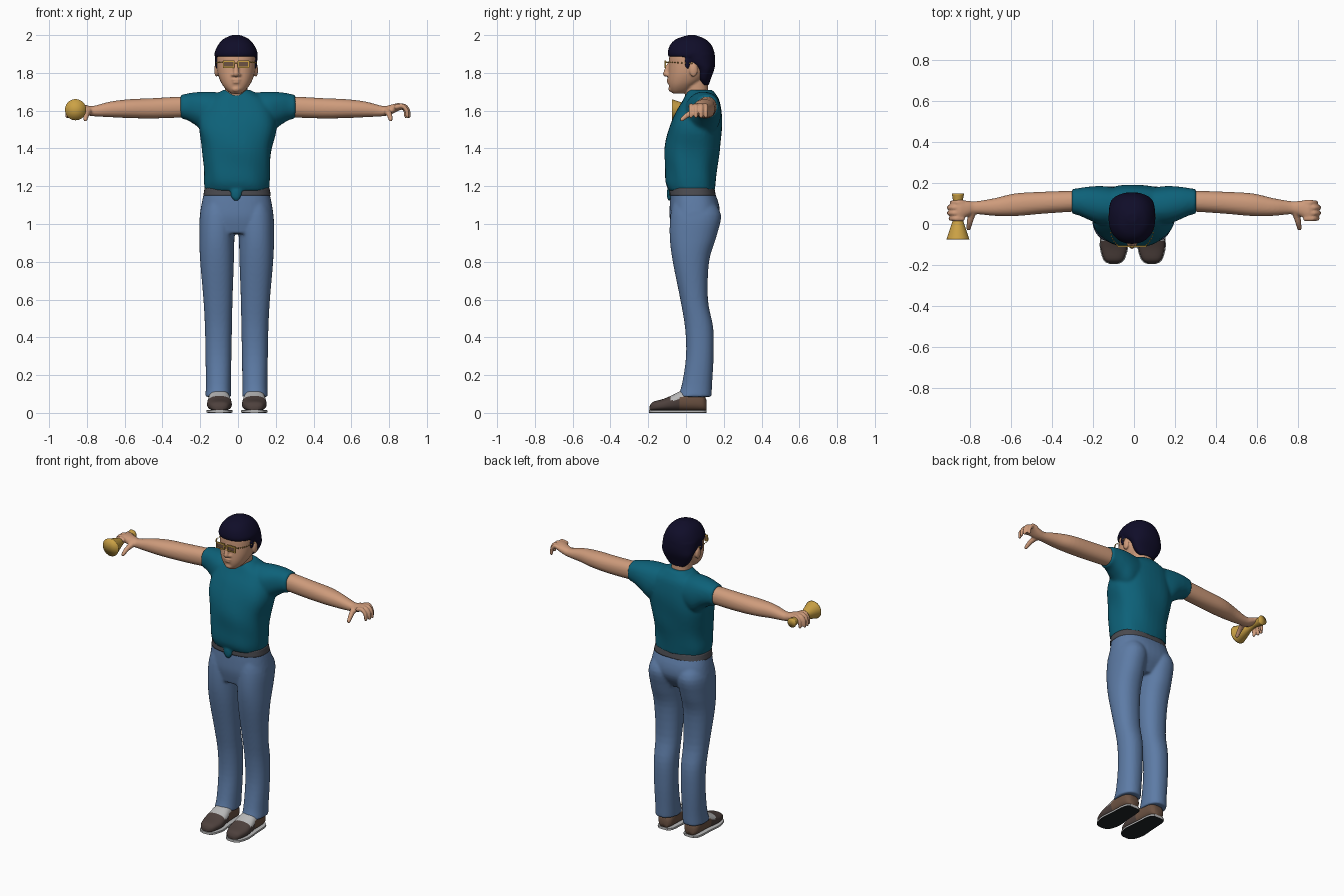
import bpy, bmesh, math
from mathutils import Vector, Matrix

cube = bpy.data.objects.get("Cube")
if cube:
    bpy.data.objects.remove(cube, do_unlink=True)


def material(name, r, g, b):
    m = bpy.data.materials.new(name)
    m.use_nodes = True
    m.diffuse_color = (r, g, b, 1)
    shader = next(n for n in m.node_tree.nodes if n.type == 'BSDF_PRINCIPLED')
    shader.inputs["Base Color"].default_value = (r, g, b, 1)
    shader.inputs["Roughness"].default_value = .7
    return m


TEAL = material("teal cloth", .004, .12, .19)
DENIM = material("blue denim", .11, .2, .38)
SKIN = material("skin", .62, .33, .2)
HAIR = material("dark hair", .005, .004, .022)
GOLD = material("gold", .6, .36, .06)
BELT = material("grey belt", .07, .07, .08)
SHOE = material("dark brown leather", .075, .052, .046)
HEEL = material("brown leather", .15, .085, .055)
PALE = material("pale grey", .48, .48, .48)
SOLE = material("dark sole", .015, .018, .02)


def spline(rows, steps):
    """Catmull-Rom interpolation of rows of numbers."""
    out = []
    last = len(rows) - 1
    for i in range(last):
        a, b, c, d = (rows[max(i - 1, 0)], rows[i], rows[i + 1], rows[min(i + 2, last)])
        for k in range(steps):
            t = k / steps
            out.append([q + t / 2 * (r - p + t * (2 * p - 5 * q + 4 * r - s
                        + t * (3 * (q - r) + s - p))) for p, q, r, s in zip(a, b, c, d)])
    out.append(list(rows[-1]))
    return out


def loft(bm, axis, rings, power=2.2, side=1, n=40, steps=4, folds=0):
    """Skin over rings given as position, then low and high limits on both cross axes."""
    u, v = [i for i in range(3) if i != axis]
    loops = []
    for pos, u0, u1, v0, v1 in spline(rings, steps):
        loop = []
        for k in range(n):
            ang = math.tau * k / n
            c, s = math.cos(ang), math.sin(ang)
            f = 1 + folds * math.sin(5 * ang + 22 * pos) * math.cos(2 * ang - 9 * pos)
            co = [0, 0, 0]
            co[axis] = pos
            co[u] = (u0 + u1) / 2 + f * (u1 - u0) / 2 * math.copysign(abs(c) ** (2 / power), c)
            co[v] = (v0 + v1) / 2 + f * (v1 - v0) / 2 * math.copysign(abs(s) ** (2 / power), s)
            co[0] *= side
            loop.append(bm.verts.new(co))
        loops.append(loop)
    for a, b in zip(loops, loops[1:]):
        for k in range(n):
            j = (k + 1) % n
            bm.faces.new((a[k], a[j], b[j], b[k]))
    caps = [bm.faces.new(loops[0]), bm.faces.new(loops[-1])]
    bmesh.ops.poke(bm, faces=caps)


def blob(bm, loc, size):
    bmesh.ops.create_icosphere(bm, subdivisions=3, radius=1,
                               matrix=Matrix.LocRotScale(Vector(loc), None, Vector(size)))


def chain(bm, points, r0, r1):
    """Tapered limb of overlapping balls, to be fused by the remesh."""
    path = spline(points, 5)
    for i, p in enumerate(path):
        r = r0 + (r1 - r0) * i / (len(path) - 1)
        blob(bm, p, (r, r, r))


def box(bm, loc, size):
    bmesh.ops.create_cube(bm, size=1, matrix=Matrix.LocRotScale(Vector(loc), None, Vector(size)))


def finish(bm, name, mats, x=0, voxel=0, relax=4, smooth=True, rule=None):
    bmesh.ops.recalc_face_normals(bm, faces=bm.faces)
    bm.normal_update()
    for f in bm.faces:
        f.smooth = smooth
        if rule:
            f.material_index = rule(f.calc_center_median(), f.normal)
    mesh = bpy.data.meshes.new(name)
    bm.to_mesh(mesh)
    bm.free()
    for m in mats:
        mesh.materials.append(m)
    ob = bpy.data.objects.new(name, mesh)
    ob.location.x = x
    bpy.context.collection.objects.link(ob)
    if voxel:
        mod = ob.modifiers.new("fuse", 'REMESH')
        mod.mode = 'VOXEL'
        mod.voxel_size = voxel
        mod.use_smooth_shade = True
        mod = ob.modifiers.new("relax", 'SMOOTH')
        mod.factor = .5
        mod.iterations = relax
    return ob


# Shirt: torso, two sleeves and a loose tail at the front
bm = bmesh.new()
loft(bm, 2, [(1.175, -.172, .165, -.09, .152), (1.22, -.18, .168, -.108, .157),
             (1.3, -.18, .17, -.112, .165), (1.4, -.19, .18, -.112, .182),
             (1.5, -.207, .202, -.092, .19), (1.58, -.2, .2, -.06, .19),
             (1.65, -.17, .17, -.02, .178), (1.69, -.11, .1, 0, .155),
             (1.71, -.08, .065, .012, .138)], 2.4, folds=.018)
for side in (-1, 1):
    loft(bm, 0, [(.05, 0, .17, 1.5, 1.69), (.15, -.005, .185, 1.47, 1.7),
                 (.22, .02, .182, 1.52, 1.698), (.27, .042, .175, 1.55, 1.69),
                 (.305, .05, .17, 1.558, 1.682)], side=side, folds=.01)
blob(bm, (-.01, -.088, 1.16), (.03, .014, .042))
finish(bm, "shirt", [TEAL], voxel=.009)

# Trousers: hips and two legs
bm = bmesh.new()
loft(bm, 2, [(1.18, -.17, .17, -.08, .146), (1.1, -.187, .187, -.086, .175),
             (1.03, -.194, .194, -.086, .172), (.95, -.17, .17, -.07, .12)], 2.5)
for side in (-1, 1):
    loft(bm, 2, [(1.14, .04, .16, -.06, .13), (1.05, .008, .194, -.082, .185),
                 (.93, .012, .198, -.086, .16), (.8, .015, .193, -.07, .122),
                 (.6, .022, .176, -.03, .116), (.45, .025, .168, -.005, .144),
                 (.3, .028, .165, 0, .146), (.15, .03, .163, -.022, .138),
                 (.085, .03, .166, -.045, .135)], side=side)
finish(bm, "trousers", [DENIM], x=-.007, voxel=.008)

# Belt
bm = bmesh.new()
loft(bm, 2, [(1.15, -.179, .179, -.089, .158), (1.19, -.172, .172, -.087, .15)], 2.5)
finish(bm, "belt", [BELT], x=-.005)

# Bare arms with hands: four bent fingers and a thumb on each
bm = bmesh.new()
for side in (-1, 1):
    loft(bm, 0, [(.24, .06, .16, 1.57, 1.67), (.3, .06, .162, 1.564, 1.674),
                 (.45, .05, .157, 1.559, 1.666), (.58, .039, .149, 1.561, 1.66),
                 (.68, .04, .126, 1.566, 1.647), (.77, .048, .111, 1.571, 1.624),
                 (.81, .038, .113, 1.58, 1.632), (.85, .02, .117, 1.6, 1.64),
                 (.87, .028, .108, 1.606, 1.634)], side=side)
    for y, reach in ((.026, -.005), (.053, .003), (.08, .003), (.105, -.012)):
        chain(bm, [(side * .84, y, 1.62), (side * (.875 + reach), y, 1.625),
                   (side * (.897 + reach), y, 1.602), (side * (.902 + reach), y, 1.57)],
              .014, .01)
    chain(bm, [(side * .79, .055, 1.597), (side * .802, .01, 1.578),
               (side * .808, -.022, 1.553)], .019, .011)
finish(bm, "arms_and_hands", [SKIN], voxel=.0055, relax=3)

# Head: skull, neck, nose, lips, chin and ears
bm = bmesh.new()
loft(bm, 2, [(1.69, -.025, .025, -.068, -.02), (1.705, -.046, .046, -.082, .02),
             (1.73, -.068, .068, -.09, .05), (1.76, -.085, .085, -.094, .09),
             (1.8, -.098, .098, -.093, .12), (1.85, -.103, .103, -.09, .135),
             (1.9, -.1, .1, -.085, .13), (1.95, -.07, .07, -.05, .1)], 2.3)
loft(bm, 2, [(1.62, -.065, .065, -.008, .12), (1.69, -.06, .06, -.004, .118),
             (1.77, -.062, .062, -.01, .115)])
chain(bm, [(0, -.09, 1.845), (0, -.1, 1.82), (0, -.106, 1.795)], .01, .016)
blob(bm, (0, -.091, 1.764), (.028, .011, .007))
blob(bm, (0, -.09, 1.75), (.023, .011, .007))
blob(bm, (0, -.078, 1.715), (.024, .016, .016))
for side in (-1, 1):
    blob(bm, (side * .016, -.096, 1.789), (.01, .012, .009))
    blob(bm, (side * .105, .04, 1.815), (.011, .022, .036))
finish(bm, "head", [SKIN], x=-.01, voxel=.0055, relax=3)

# Hair: cap, back of the head and sideburns
bm = bmesh.new()
loft(bm, 2, [(1.885, -.113, .113, -.093, .15), (1.91, -.113, .113, -.097, .15),
             (1.95, -.094, .094, -.083, .133), (1.98, -.066, .066, -.05, .1),
             (2.0, -.022, .022, .01, .05)])
loft(bm, 2, [(1.735, -.05, .05, .085, .12), (1.77, -.083, .083, .06, .132),
             (1.82, -.104, .104, .045, .15), (1.86, -.112, .112, -.02, .155),
             (1.9, -.113, .113, -.06, .152)])
for side in (-1, 1):
    blob(bm, (side * .1, .008, 1.855), (.012, .016, .035))
finish(bm, "hair", [HAIR], x=-.01, voxel=.006, relax=3)

# Spectacles: bars, bridge, temples and tinted lenses
bm = bmesh.new()
lenses = bmesh.new()
for side in (-1, 1):
    cx = side * .039
    box(lenses, (cx, -.108, 1.846), (.052, .004, .03))
    for dz in (-.016, .016):
        box(bm, (cx, -.109, 1.846 + dz), (.06, .008, .007))
    for dx in (-.028, .028):
        box(bm, (cx + dx, -.109, 1.846), (.006, .008, .036))
    chain(bm, [(side * .068, -.107, 1.856), (side * .1, -.06, 1.855),
               (side * .107, .03, 1.85)], .004, .004)
box(bm, (0, -.111, 1.852), (.024, .007, .007))
finish(bm, "spectacle_frame", [GOLD], x=-.01, smooth=False)
finish(lenses, "spectacle_lenses", [HEEL], x=-.01, smooth=False)

# Shoes with pale tongues, brown quarters and flat soles
shape = [(-.192, .075, .11, .012, .035), (-.175, .047, .138, .01, .058),
         (-.12, .028, .156, .01, .074), (-.07, .029, .156, .01, .095),
         (-.02, .035, .151, .01, .118), (.05, .039, .148, .01, .12),
         (.09, .046, .14, .01, .1), (.108, .064, .122, .012, .07)]


def shoe_colour(c, n):
    if c.z > .065 and -.085 < c.y < 0 and n.z > .2:
        return 2
    return 1 if c.y > -.03 else 0


for side, label in ((1, "left"), (-1, "right")):
    bm = bmesh.new()
    loft(bm, 1, shape, 2.5, side)
    finish(bm, label + "_shoe", [SHOE, HEEL, PALE], x=-.006, rule=shoe_colour)
    bm = bmesh.new()
    loft(bm, 1, [(y * 1.015, a - .004, b + .004, 0, .016) for y, a, b, _, _ in shape], 8, side)
    finish(bm, label + "_sole", [PALE, SOLE], x=-.006, smooth=False,
           rule=lambda c, n: int(n.z < -.5))

# Hand bell held in the right hand
bm = bmesh.new()
bell = [(-.075, .056), (-.03, .041), (.03, .022), (.07, .017), (.11, .023), (.148, .03)]
loft(bm, 1, [(y, -.86 - r, -.86 + r, 1.605 - r, 1.605 + r) for y, r in bell], 2)
finish(bm, "hand_bell", [GOLD])
